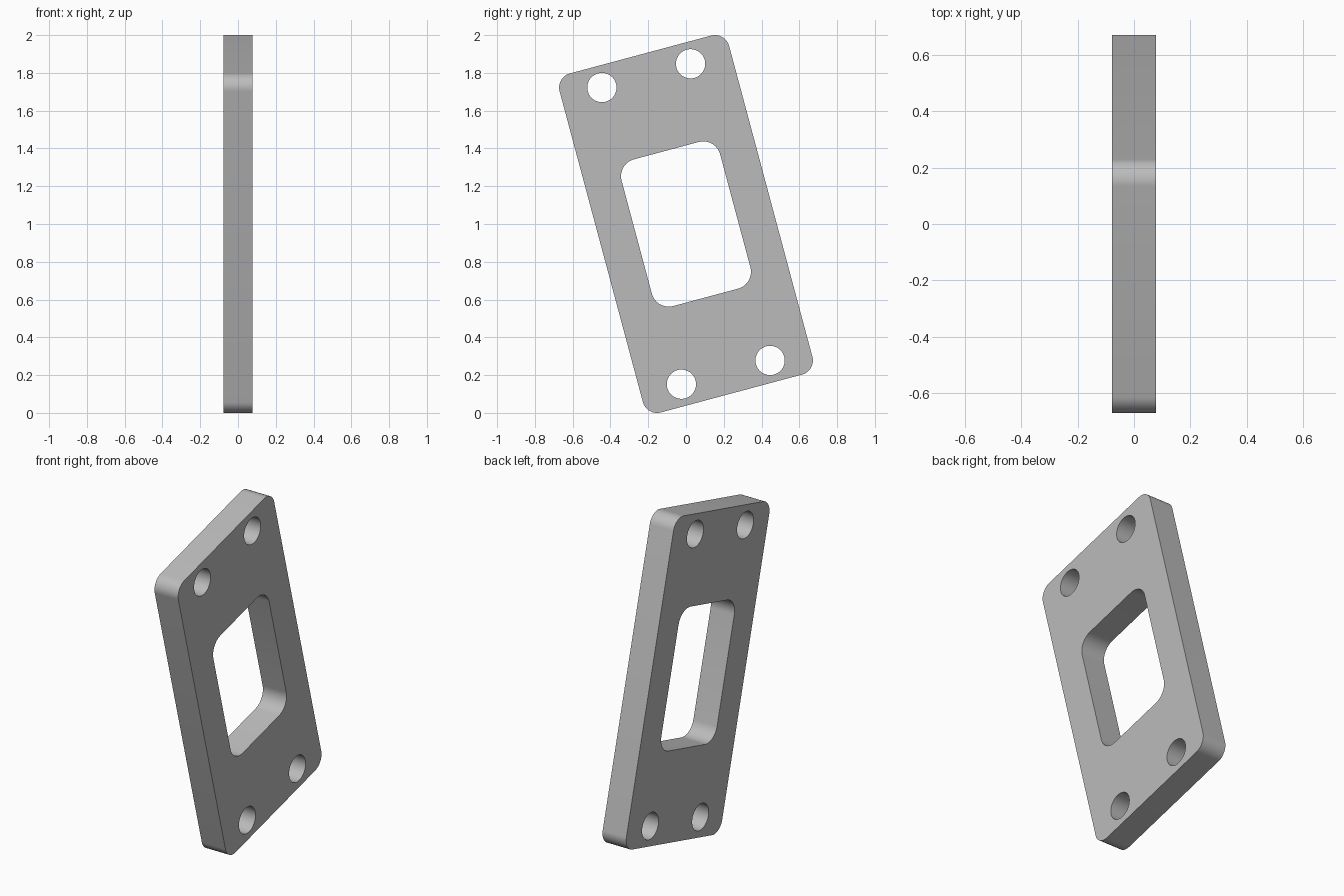
import bpy, bmesh
from math import sin, cos, pi, radians
from mathutils import Matrix, Vector

cube = bpy.data.objects.get("Cube")
if cube:
    bpy.data.objects.remove(cube, do_unlink=True)

THICK = 0.155
TILT = radians(15)


def rounded_rect(half_w, half_h, r, steps=12):
    """Outline of a rectangle with rounded corners."""
    pts = []
    for k, (sx, sy) in enumerate([(1, 1), (-1, 1), (-1, -1), (1, -1)]):
        for i in range(steps + 1):
            a = (k + i / steps) * pi / 2
            pts.append((sx * (half_w - r) + r * cos(a), sy * (half_h - r) + r * sin(a)))
    return pts


def circle(cx, cy, r, steps=48):
    return [(cx + r * cos(2 * pi * i / steps), cy + r * sin(2 * pi * i / steps))
            for i in range(steps)]


# Outer edge, central window and four bolt holes
outlines = [rounded_rect(0.4645, 0.929, 0.0775), rounded_rect(0.27, 0.402, 0.0925)]
outlines += [circle(sx * 0.243, sy * 0.813, 0.0775) for sx in (-1, 1) for sy in (-1, 1)]

# Filled flat curve, extruded to the plate thickness
curve = bpy.data.curves.new("plate_profile", 'CURVE')
curve.dimensions = '2D'
curve.fill_mode = 'BOTH'
curve.extrude = THICK / 2
for pts in outlines:
    spline = curve.splines.new('POLY')
    spline.points.add(len(pts) - 1)
    for p, (x, y) in zip(spline.points, pts):
        p.co = (x, y, 0, 1)
    spline.use_cyclic_u = True

plate = bpy.data.objects.new("mounting_plate", curve)
bpy.context.collection.objects.link(plate)
bpy.ops.object.select_all(action='DESELECT')
plate.select_set(True)
bpy.context.view_layer.objects.active = plate
bpy.ops.object.convert(target='MESH')
plate = bpy.context.object

# Stand the plate upright, lean it, and weld the edges
upright = Matrix(((0, 0, 1), (1, 0, 0), (0, 1, 0))).to_4x4()
place = Matrix.Translation(Vector((0, 0, 1))) @ Matrix.Rotation(TILT, 4, 'X') @ upright
bm = bmesh.new()
bm.from_mesh(plate.data)
bmesh.ops.transform(bm, matrix=place, verts=bm.verts)
bmesh.ops.remove_doubles(bm, verts=bm.verts, dist=0.0001)
bmesh.ops.recalc_face_normals(bm, faces=bm.faces)
bm.to_mesh(plate.data)
bm.free()

# Plain grey metal
grey = bpy.data.materials.new("plain_grey")
grey.use_nodes = True
colour = (0.5, 0.5, 0.5, 1)
grey.diffuse_color = colour
grey.node_tree.nodes["Principled BSDF"].inputs["Base Color"].default_value = colour
plate.data.materials.clear()
plate.data.materials.append(grey)
bpy.ops.object.shade_smooth_by_angle(angle=radians(30))
